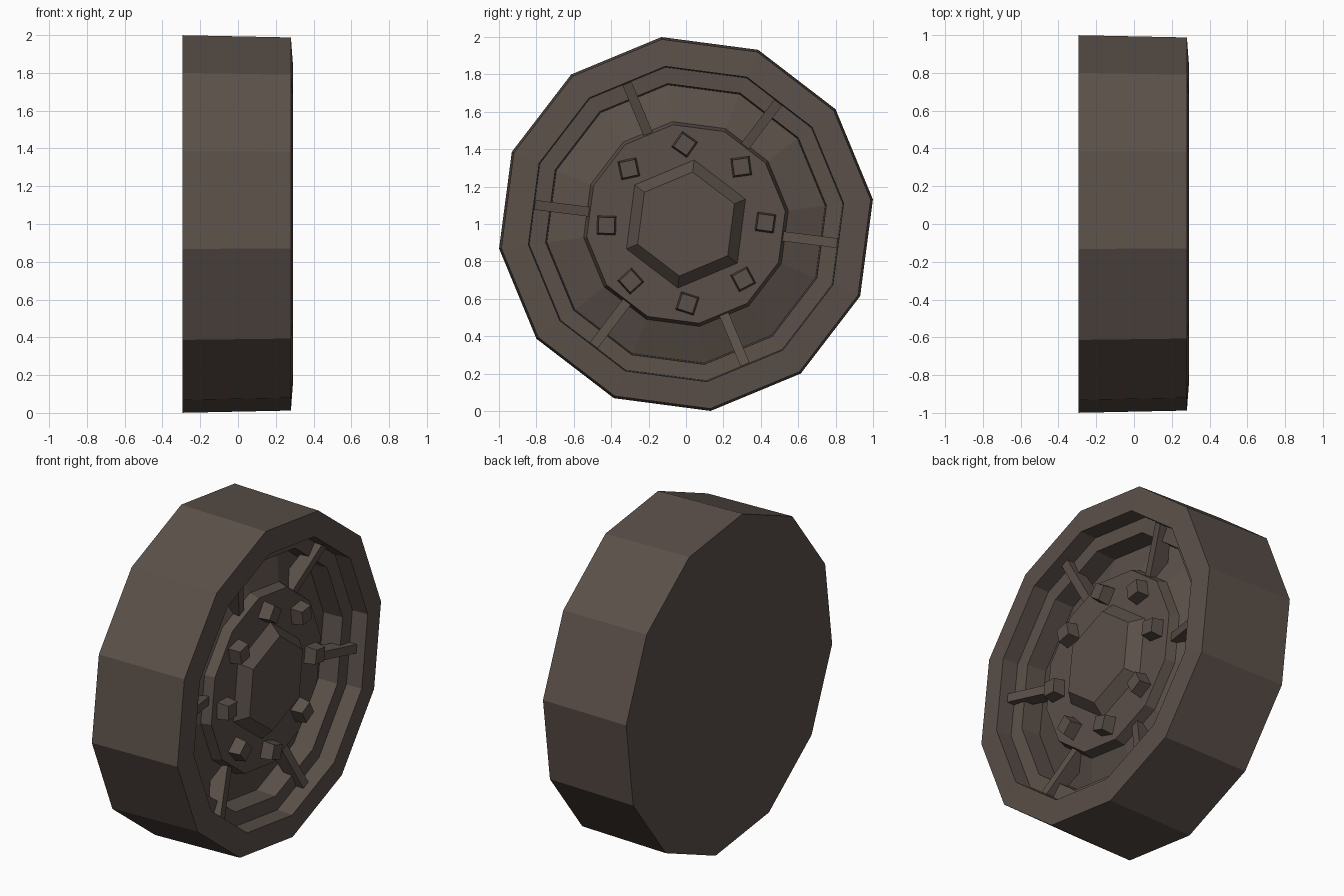
import bpy, bmesh, math
from mathutils import Vector

if "Cube" in bpy.data.objects:
    bpy.data.objects.remove(bpy.data.objects["Cube"])

brown = bpy.data.materials.new("dark brown")
brown.diffuse_color = (0.105, 0.080, 0.067, 1)
brown.use_nodes = True
brown.node_tree.nodes["Principled BSDF"].inputs["Base Color"].default_value = brown.diffuse_color


def finish(name, bm):
    bmesh.ops.recalc_face_normals(bm, faces=bm.faces)
    me = bpy.data.meshes.new(name)
    bm.to_mesh(me)
    bm.free()
    me.materials.append(brown)
    ob = bpy.data.objects.new(name, me)
    bpy.context.collection.objects.link(ob)
    return ob


def lathe(name, profile, sides, start, cy=0.0, cz=1.0):
    """Sweep (x, radius) points round the x axis and cap both ends."""
    bm = bmesh.new()
    rings = []
    for x, r in profile:
        angs = [math.radians(start + 360 * i / sides) for i in range(sides)]
        rings.append([bm.verts.new((x, cy + r * math.cos(a), cz + r * math.sin(a)))
                      for a in angs])
    for a, b in zip(rings, rings[1:]):
        for i in range(sides):
            j = (i + 1) % sides
            bm.faces.new((a[i], a[j], b[j], b[i]))
    bm.faces.new(rings[0])
    bm.faces.new(rings[-1])
    return finish(name, bm)


# Tyre, stepped rim, sloping dish and raised hub disc in one profile
lathe("wheel_body", [(-0.293, 1.008), (0.28, 0.996), (0.291, 0.85), (0.19, 0.845),
                     (0.185, 0.757), (0.06, 0.75), (0.13, 0.552), (0.19, 0.535)],
      12, 7.5)

# Six-sided hub cap
lathe("hub_cap", [(0.18, 0.345), (0.19, 0.345), (0.26, 0.28)], 6, 22.7)

# Square wheel nuts, each turned a different way
for i, turn in enumerate([-8, 8, 55, 12, -2, 42, -18, 28]):
    a = math.radians(1 + 45 * i)
    lathe(f"wheel_nut_{i + 1}", [(0.18, 0.073), (0.262, 0.06)], 4, 45 + turn,
          0.425 * math.cos(a), 1 + 0.425 * math.sin(a))

# Wedge spokes rising from the hub edge to the rim ledge
for i in range(6):
    a = math.radians(-7.2 + 60 * i)
    out = Vector((0, math.cos(a), math.sin(a)))
    side = Vector((0, -math.sin(a), math.cos(a))) * 0.026
    bm = bmesh.new()
    ends = []
    for s in (-1, 1):
        ends.append([bm.verts.new(Vector((x, 0, 1)) + out * r + side * s)
                     for r, x in [(0.52, 0.165), (0.815, 0.24), (0.815, 0.16), (0.52, 0.05)]])
    bm.faces.new(ends[0])
    bm.faces.new(ends[1])
    for k in range(4):
        n = (k + 1) % 4
        bm.faces.new((ends[0][k], ends[0][n], ends[1][n], ends[1][k]))
    finish(f"spoke_{i + 1}", bm)
